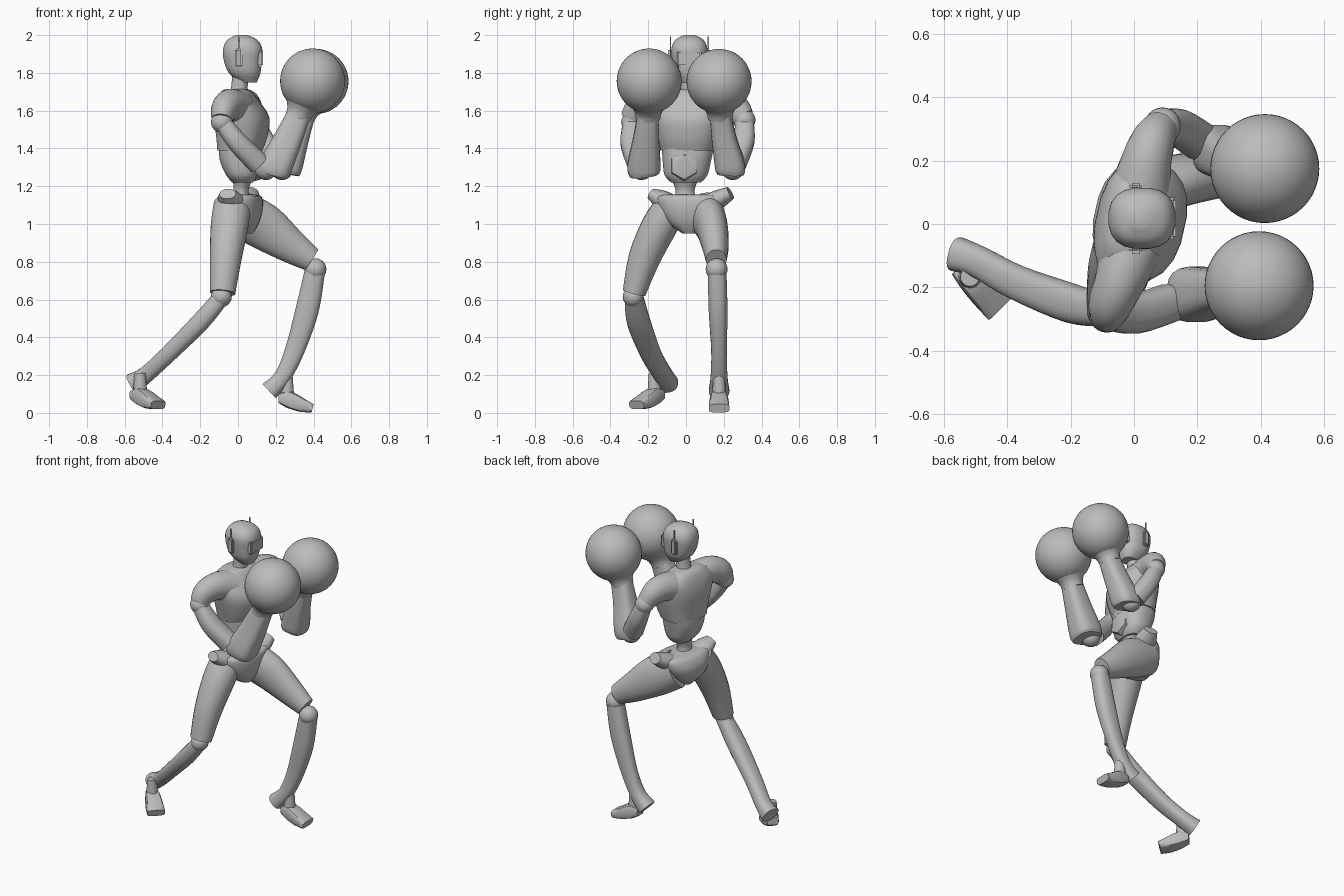
import bpy, bmesh, math
from mathutils import Vector

cube = bpy.data.objects.get("Cube")
if cube:
    bpy.data.objects.remove(cube, do_unlink=True)

grey = bpy.data.materials.new("plain_grey")
grey.use_nodes = True
grey.diffuse_color = (0.5, 0.5, 0.5, 1)
grey.node_tree.nodes["Principled BSDF"].inputs["Base Color"].default_value = grey.diffuse_color

SIDE = Vector((0, 1, 0))
TWIST = Vector((0.22, 0.97, 0))
UP = Vector((0, 0, 1))


def finish(name, bm, angle=40):
    """Turn a bmesh into a shaded, coloured object."""
    bmesh.ops.recalc_face_normals(bm, faces=bm.faces)
    mesh = bpy.data.meshes.new(name)
    bm.to_mesh(mesh)
    bm.free()
    mesh.materials.append(grey)
    obj = bpy.data.objects.new(name, mesh)
    bpy.context.collection.objects.link(obj)
    bpy.ops.object.select_all(action="DESELECT")
    obj.select_set(True)
    bpy.context.view_layer.objects.active = obj
    bpy.ops.object.shade_smooth_by_angle(angle=math.radians(angle))
    return obj


def spline(rows, steps):
    """Smoothly resample rows of numbers."""
    out = []
    last = len(rows) - 1
    for i in range(last):
        a, b, c, d = (rows[max(0, min(last, i + k))] for k in (-1, 0, 1, 2))
        for s in range(steps):
            t = s / steps
            out.append([q + t / 2 * (r - p + t * (2*p - 5*q + 4*r - u + t * (3*(q - r) + u - p)))
                        for p, q, r, u in zip(a, b, c, d)])
    return out + [list(rows[-1])]


def loft(name, rows, side=SIDE, power=2, level=False, steps=4, count=20):
    """Skin through sections: centre x, y, z, half width along side, half depth."""
    rows = spline(rows, steps)
    points = [Vector(r[:3]) for r in rows]
    bm = bmesh.new()
    rings = []
    for i, row in enumerate(rows):
        along = points[min(i + 1, len(points) - 1)] - points[max(i - 1, 0)]
        along = UP if level else along.normalized()
        across = (side - along * side.dot(along)).normalized()
        deep = along.cross(across)
        ring = []
        for k in range(count):
            turn = math.tau * (k + 0.5) / count
            c, s = math.cos(turn), math.sin(turn)
            u = math.copysign(abs(c) ** (2 / power), c) * row[3]
            v = math.copysign(abs(s) ** (2 / power), s) * row[4]
            ring.append(bm.verts.new(points[i] + across * u + deep * v))
        rings.append(ring)
    for low, high in zip(rings, rings[1:]):
        for k in range(count):
            n = (k + 1) % count
            bm.faces.new((low[k], low[n], high[n], high[k]))
    bm.faces.new(rings[0])
    bm.faces.new(rings[-1])
    return finish(name, bm)


def ball(name, centre, radius, segments=24):
    bm = bmesh.new()
    bmesh.ops.create_uvsphere(bm, u_segments=segments, v_segments=segments // 2, radius=radius)
    bmesh.ops.translate(bm, verts=bm.verts, vec=centre)
    return finish(name, bm)


def box(name, centre, size, bevel=0.0):
    bm = bmesh.new()
    bmesh.ops.create_cube(bm, size=1)
    bmesh.ops.scale(bm, verts=bm.verts, vec=size)
    if bevel:
        bmesh.ops.bevel(bm, geom=bm.edges[:], offset=bevel, segments=2, affect="EDGES")
    bmesh.ops.translate(bm, verts=bm.verts, vec=centre)
    return finish(name, bm)


# Head, visor, neck and ear pieces
loft("head", [(.055, .018, 1.75, .045, .045), (.035, .018, 1.8, .08, .085),
              (.025, .018, 1.87, .093, .102), (.025, .018, 1.93, .096, .104),
              (.023, .018, 1.975, .075, .08), (.02, .018, 2, .03, .03)], power=2.5, level=True)
box("visor", (.115, .018, 1.875), (.034, .13, .085), .008)
loft("neck", [(-.01, .015, 1.64, .07, .06), (.005, .015, 1.71, .048, .045),
              (.015, .015, 1.8, .045, .045)], level=True)
for label, way in (("left", 1), ("right", -1)):
    y = .018 + way * .1
    box(label + "_ear_piece", (.005, y, 1.88), (.042, .024, .1), .009)
    box(label + "_antenna", (.005, y, 1.95), (.007, .006, .085))

# Torso in two shells, with a belt plate and waist
loft("chest", [(.01, .01, 1.39, .145, .115), (.02, .01, 1.46, .165, .13),
               (.02, .01, 1.56, .19, .14), (.0, .01, 1.64, .2, .11),
               (-.01, .01, 1.7, .12, .075), (-.01, .01, 1.715, .06, .045)],
     TWIST, 2.5, True)
loft("abdomen", [(.025, .0, 1.22, .08, .055), (.02, .0, 1.26, .115, .085),
                 (.012, .005, 1.34, .13, .11), (.01, .01, 1.41, .14, .11)], power=2.5, level=True)
loft("belly_plate", [(.07, -.01, 1.305, .08, .08), (.115, -.01, 1.31, .075, .075),
                     (.125, -.01, 1.31, .055, .055)], steps=1, count=6)
loft("waist", [(.015, -.005, 1.09, .08, .07), (.015, -.005, 1.17, .05, .04),
               (.025, -.005, 1.24, .075, .055)], level=True)

# Pelvis with raised hip points
loft("pelvis", [(.01, .025, .95, .04, .07), (.0, .02, 1.01, .12, .11),
                (.0, .022, 1.08, .165, .125), (.01, .025, 1.14, .18, .11),
                (.01, .025, 1.155, .14, .08)], TWIST, 2.5, True)
loft("left_hip_point", [(.03, .1, 1.1, .05, .08), (.05, .17, 1.13, .05, .07),
                        (.065, .235, 1.165, .035, .045)], Vector((0, 0, 1)))
loft("right_hip_point", [(-.02, -.07, 1.1, .05, .08), (-.04, -.13, 1.13, .05, .07),
                         (-.055, -.185, 1.16, .03, .045)], Vector((0, 0, 1)))

# Legs: thigh, knee and curved shin
loft("right_thigh", [(-.03, -.07, 1.1, .09, .1), (-.045, -.14, .99, .095, .1),
                     (-.065, -.22, .82, .085, .085), (-.082, -.275, .635, .062, .068)])
loft("left_thigh", [(.0, .1, 1.06, .1, .12), (.13, .135, .99, .085, .125),
                    (.27, .155, .89, .072, .095), (.39, .16, .81, .055, .065)])
ball("right_knee", (-.088, -.28, .615), .055)
ball("left_knee", (.41, .162, .76), .058)
loft("right_shin", [(-.09, -.275, .61, .05, .045), (-.2, -.25, .48, .062, .05),
                    (-.37, -.185, .31, .055, .045), (-.49, -.12, .2, .05, .045),
                    (-.56, -.095, .155, .055, .055)], power=2.5)
loft("left_shin", [(.405, .165, .74, .05, .055), (.365, .17, .54, .05, .062),
                   (.3, .175, .33, .042, .052), (.235, .175, .19, .045, .045),
                   (.165, .175, .115, .055, .052)], power=2.5)


def foot(label, heel, heading):
    """Wedge foot with an ankle column, running from heel to toe."""
    heading = Vector(heading).normalized()
    across = UP.cross(heading)
    rows = []
    for run, z, wide, tall in ((0, .085, .035, .025), (.05, .08, .045, .045),
                               (.12, .05, .053, .038), (.18, .032, .055, .023)):
        rows.append((*(Vector(heel) + heading * run + UP * z), wide, tall))
    loft(label + "_foot", rows, across, 4, steps=2, count=12)
    start = Vector(heel) + heading * .045
    loft(label + "_ankle", [(*(start + UP * .07), .035, .04), (*(start + UP * .13), .035, .035),
                            (*(start + UP * .2), .03, .03)], across, level=True)


foot("left", (.215, .175, -.008), (1, 0, 0))
foot("right", (-.55, -.135, .01), (1, -1, 0))

# Arms: sleeve, shoulder joint, upper arm, elbow, forearm
ARMS = {
    "right": ([(-.01, -.08, 1.61, .1, .1), (-.045, -.18, 1.63, .08, .085),
               (-.075, -.25, 1.6, .07, .08), (-.085, -.285, 1.55, .055, .065)],
              [(-.085, -.285, 1.54, .048, .045), (.0, -.285, 1.43, .062, .055),
               (.11, -.25, 1.32, .062, .06)],
              [(.185, -.22, 1.265, .08, .085), (.2, -.222, 1.31, .088, .09),
               (.27, -.21, 1.46, .068, .075), (.33, -.2, 1.6, .055, .06)],
              (.395, -.195, 1.757)),
    "left": ([(.02, .1, 1.61, .1, .1), (.04, .2, 1.63, .08, .085),
              (.06, .26, 1.61, .07, .08), (.085, .305, 1.56, .055, .06)],
             [(.09, .31, 1.55, .048, .045), (.14, .305, 1.44, .058, .055),
              (.21, .26, 1.32, .06, .06)],
             [(.255, .235, 1.265, .072, .07), (.265, .232, 1.31, .08, .078),
              (.31, .2, 1.46, .065, .068), (.355, .18, 1.6, .055, .06)],
             (.413, .175, 1.755)),
}
for label, (sleeve, upper, fore, glove) in ARMS.items():
    loft(label + "_sleeve", sleeve, Vector((1, 0, 0)))
    ball(label + "_shoulder_joint", upper[0][:3], .058)
    loft(label + "_upper_arm", upper, power=2.5)
    ball(label + "_elbow", (Vector(upper[-1][:3]) + Vector(fore[0][:3])) / 2, .06)
    loft(label + "_forearm", fore, power=3)
    # Round glove with a flared cuff
    wrist, middle = Vector(fore[-1][:3]), Vector(glove)
    loft(label + "_cuff", [(*wrist.lerp(middle, t), r, r)
                           for t, r in ((-.25, .066), (0, .075), (.35, .115))])
    ball(label + "_glove", glove, .172, 48)
